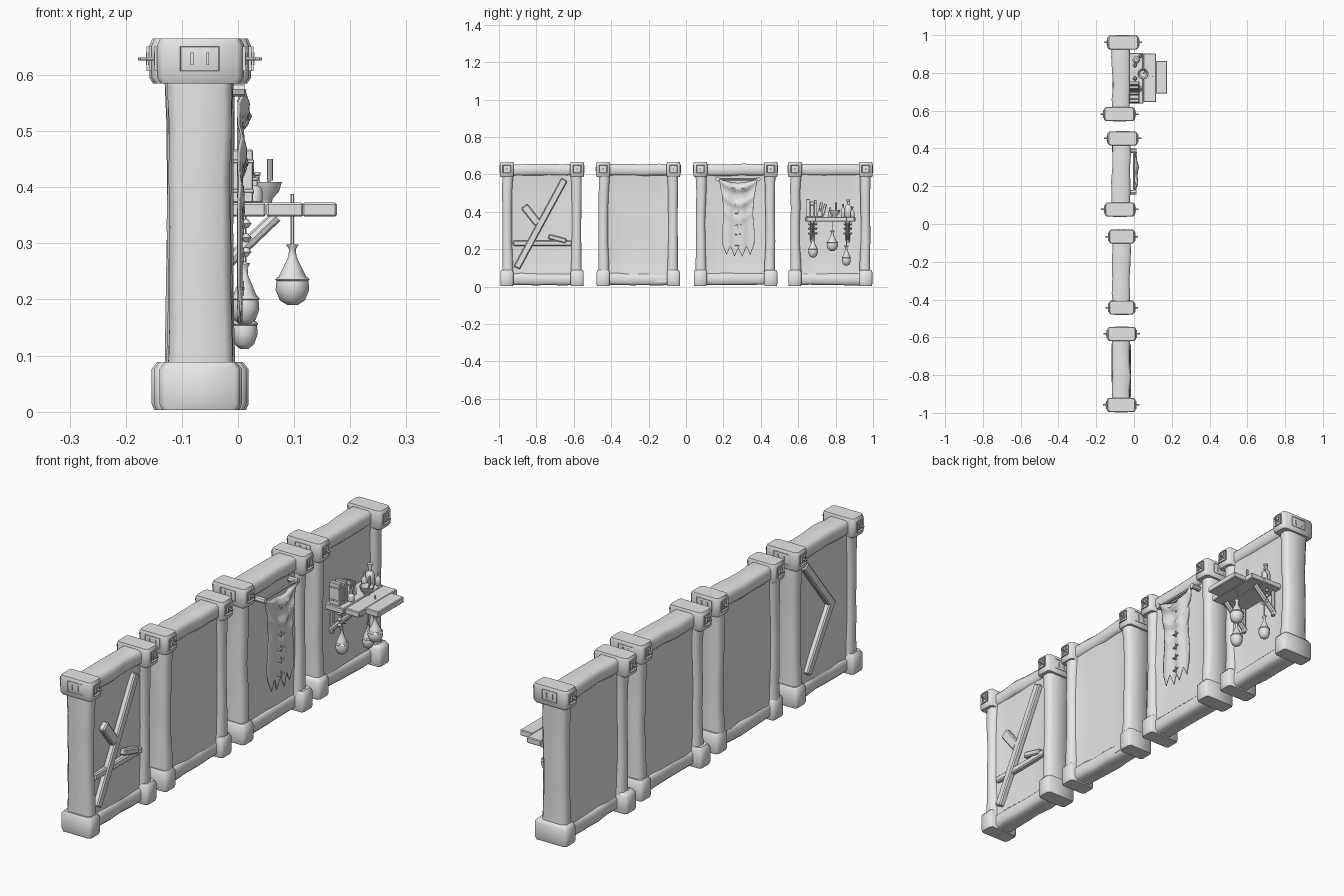
import bpy, bmesh, math, random
from mathutils import Matrix, Vector

random.seed(4)
if "Cube" in bpy.data.objects:
    bpy.data.objects.remove(bpy.data.objects["Cube"])

stone = bpy.data.materials.new("light grey")
stone.use_nodes = True
stone.diffuse_color = (0.8, 0.8, 0.8, 1)
for node in stone.node_tree.nodes:
    if node.type == 'BSDF_PRINCIPLED':
        node.inputs["Base Color"].default_value = (0.8, 0.8, 0.8, 1)


def finish(name, bm, angle=40):
    bmesh.ops.recalc_face_normals(bm, faces=bm.faces)
    mesh = bpy.data.meshes.new(name)
    bm.to_mesh(mesh)
    bm.free()
    mesh.materials.append(stone)
    mesh.shade_smooth()
    mesh.set_sharp_from_angle(angle=math.radians(angle))
    obj = bpy.data.objects.new(name, mesh)
    bpy.context.scene.collection.objects.link(obj)
    return obj


def skin(name, rings, angle=40):
    """Join rings of points into a closed tube."""
    bm = bmesh.new()
    loops = [[bm.verts.new(p) for p in ring] for ring in rings]
    n = len(loops[0])
    for a, b in zip(loops, loops[1:]):
        for i in range(n):
            j = (i + 1) % n
            bm.faces.new((a[i], a[j], b[j], b[i]))
    bm.faces.new(loops[0])
    bm.faces.new(loops[-1])
    return finish(name, bm, angle)


def timber(name, stations, axis='Z', chamfer=0.014):
    """Chamfered bar through stations (along, centre a, centre b, half a, half b)."""
    rings = []
    for t, ca, cb, ha, hb in stations:
        ring = []
        for sa, sb in ((1, 1), (-1, 1), (-1, -1), (1, -1)):
            pair = [(sa * ha, sb * (hb - chamfer)), (sa * (ha - chamfer), sb * hb)]
            if sa * sb < 0:
                pair.reverse()
            for a, b in pair:
                a, b = ca + a, cb + b
                ring.append((a, b, t) if axis == 'Z' else (a, t, b))
        rings.append(ring)
    return skin(name, rings, 50)


def lathe(name, profile, x, y, segs=12):
    rings = [[(x + r * math.cos(k * math.tau / segs), y + r * math.sin(k * math.tau / segs), z)
              for k in range(segs)] for r, z in profile]
    return skin(name, rings)


def rod(name, p, q, r, segs=8):
    p, q = Vector(p), Vector(q)
    rot = (q - p).to_track_quat('Z', 'Y').to_matrix()
    rings = [[c + rot @ Vector((r * math.cos(k * math.tau / segs), r * math.sin(k * math.tau / segs), 0))
              for k in range(segs)] for c in (p, q)]
    return skin(name, rings)


def block(name, size, loc, tilt=0, bevel=0.003):
    """Bevelled box, tilted about the x axis."""
    bm = bmesh.new()
    bmesh.ops.create_cube(bm, size=1, matrix=Matrix.Diagonal((*size, 1)))
    bmesh.ops.bevel(bm, geom=bm.edges[:], offset=bevel, segments=1, affect='EDGES')
    bm.transform(Matrix.Translation(loc) @ Matrix.Rotation(tilt, 4, 'X'))
    return finish(name, bm, 30)


def plank(name, y0, z0, y1, z1, width, x, thick=0.026):
    length = math.hypot(y1 - y0, z1 - z0)
    return block(name, (thick, length, width), (x, (y0 + y1) / 2, (z0 + z1) / 2),
                 math.atan2(z1 - z0, y1 - y0), 0.005)


def metal_plate(name, centre, normal, width, pin):
    """Raised plate with a sunken middle, two staples and a pin."""
    rot = Vector(normal).to_track_quat('Z', 'Y').to_matrix().to_4x4()
    frame = Matrix.Translation(centre) @ rot
    bm = bmesh.new()
    bmesh.ops.create_cube(bm, size=1, matrix=Matrix.Diagonal((width, 0.044, 0.014, 1)))
    face = max(bm.faces, key=lambda f: f.calc_center_median().z)
    bmesh.ops.inset_region(bm, faces=[face], thickness=0.006, depth=0)
    bmesh.ops.translate(bm, verts=face.verts[:], vec=(0, 0, -0.006))
    for s in (-1, 1):
        place = Matrix.Translation((s * width * 0.2, 0, 0.004))
        bmesh.ops.create_cube(bm, size=1, matrix=place @ Matrix.Diagonal((0.005, 0.022, 0.008, 1)))
    bm.transform(frame)
    finish(name, bm, 30)
    if pin:
        rod(name + "_pin", frame @ Vector((0, 0, 0)), frame @ Vector((0, 0, 0.022)), 0.004, 6)


# Four wall panels: lower y, upper y, cap centres, cap half depth
MID = -0.068
panels = [(-0.995, -0.545, -0.068, -0.065, 0.076), (-0.48, -0.03, -0.065, -0.065, 0.067),
          (0.04, 0.49, -0.075, -0.060, 0.079), (0.545, 0.998, -0.077, -0.058, 0.081)]
for i, (y0, y1, xa, xb, hd) in enumerate(panels, 1):
    # infill wall, thicker towards its rim
    bm = bmesh.new()
    bmesh.ops.create_cube(bm, size=2)
    bmesh.ops.subdivide_edges(bm, edges=bm.edges[:], cuts=7, use_grid_fill=True)
    for v in bm.verts:
        rim = max(abs(v.co.y), abs(v.co.z)) ** 4
        v.co = (MID + v.co.x * (0.028 + 0.012 * rim),
                (y0 + y1) / 2 + v.co.y * ((y1 - y0) / 2 - 0.045), 0.325 + v.co.z * 0.30)
    finish(f"wall_{i}", bm, 50)
    # top and bottom beams
    for part, zc, hz, hx in (("top_beam", 0.624, 0.031, 0.047), ("sill", 0.04, 0.032, 0.042)):
        st = []
        for k in range(6):
            y = y0 + 0.04 + (y1 - y0 - 0.08) * k / 5
            st.append((y, MID + random.uniform(-0.003, 0.003), zc + random.uniform(-0.002, 0.002),
                       hx + random.uniform(-0.003, 0.004), hz))
        timber(f"{part}_{i}", st, 'Y', 0.012)
    for end, out, xc in ((y0, -1, xa), (y1, 1, xb)):
        side = "near" if out < 0 else "far"
        yc = end - out * 0.037
        # post, flaring towards both ends
        st = []
        for k in range(7):
            flare = abs(k / 3 - 1) ** 2
            st.append((0.06 + 0.09 * k, (MID + xc) / 2 + random.uniform(-0.002, 0.002),
                       yc - out * (0.002 + 0.003 * flare) + random.uniform(-0.002, 0.002),
                       0.054 + 0.004 * flare, 0.025 + 0.004 * flare))
        timber(f"{side}_post_{i}", st)
        # foot and head blocks
        timber(f"{side}_foot_{i}", [(z, xc, yc, (hd - 0.004) * s, 0.035 * s) for z, s in
                                    ((0.003, 0.94), (0.014, 1), (0.076, 1), (0.089, 0.86))], chamfer=0.009)
        timber(f"{side}_head_{i}", [(z, xc, yc, hd * s, 0.037 * s) for z, s in
                                    ((0.585, 0.92), (0.595, 1), (0.653, 1), (0.665, 0.93))], chamfer=0.009)
        for s in (-1, 1):
            metal_plate(f"{side}_side_plate_{i}_{s}", (xc + s * (hd - 0.002), yc, 0.629), (s, 0, 0), 0.044, True)
        metal_plate(f"{side}_end_plate_{i}", (xc, end - out * 0.005, 0.629), (0, out, 0), 0.07, False)

# Boards nailed over the first wall
FRONT, BACK = -0.028, -0.105
plank("long_brace", -0.905, 0.10, -0.65, 0.572, 0.036, FRONT)
plank("short_brace", -0.865, 0.43, -0.79, 0.335, 0.042, FRONT)
plank("cross_board", -0.925, 0.232, -0.61, 0.232, 0.028, FRONT - 0.006)
plank("broken_board", -0.735, 0.268, -0.64, 0.243, 0.026, FRONT)
plank("back_upper_brace", -0.64, 0.57, -0.83, 0.33, 0.036, BACK)
plank("back_lower_brace", -0.82, 0.35, -0.66, 0.10, 0.036, BACK)

# Ragged hanging cloth
CY = 0.28
rod("cloth_rod", (0.0, 0.165, 0.574), (0.0, 0.39, 0.574), 0.006)
for y in (0.168, 0.387):
    rod("rod_knob", (-0.03, y, 0.574), (0.012, y, 0.574), 0.012)
bm = bmesh.new()
COLS, ROWS = 32, 28
grid = []
for r in range(ROWS + 1):
    v = r / ROWS
    row = []
    for c in range(COLS + 1):
        u = 2 * c / COLS - 1
        half = 0.083 + 0.017 * max(0, 1 - v * 4) + 0.004 * math.sin(v * 9)
        top = 0.575 - 0.022 * (1 - u * u)
        tooth = abs((c / 8) % 1 * 2 - 1)
        bottom = 0.225 - 0.05 * (1 - tooth) - 0.02 * (1 - abs(u))
        z = top + (bottom - top) * v
        fold = max(0, math.sin((z - 0.05 * u * u) * 75)) * max(0, 1 - v * 1.5) * (1 - u * u * 0.6)
        row.append(bm.verts.new((0.001 + 0.02 * fold + 0.003 * math.sin(u * 7), CY + half * u, z)))
    grid.append(row)
for r in range(ROWS):
    for c in range(COLS):
        bm.faces.new((grid[r][c], grid[r][c + 1], grid[r + 1][c + 1], grid[r + 1][c]))
cloth = finish("hanging_cloth", bm, 60)
cloth.modifiers.new("thickness", 'SOLIDIFY').thickness = 0.004
for z in (0.51, 0.44, 0.39, 0.33, 0.28, 0.22):
    block("stitch", (0.012, 0.034, 0.004), (0.006, CY, z), random.uniform(-0.2, 0.2), 0.001)
    block("thread", (0.010, 0.004, 0.026), (0.006, CY, z), 0, 0.001)

# Shelf of three planks with brackets
for x0, x1, ya, yb in ((-0.045, 0.049, 0.637, 0.905), (0.051, 0.116, 0.645, 0.902), (0.115, 0.176, 0.69, 0.862)):
    block("shelf_plank", (x1 - x0, yb - ya, 0.025), ((x0 + x1) / 2, (ya + yb) / 2, 0.36), 0, 0.003)
for y in (0.675, 0.865):
    rod("shelf_bracket", (-0.04, y, 0.245), (0.068, y, 0.348), 0.011)
    rod("bracket_stay", (-0.03, y, 0.235), (-0.03, y, 0.35), 0.009)

# Books
for y, w, h, tilt in ((0.652, 0.018, 0.094, 0), (0.673, 0.019, 0.082, 0), (0.692, 0.014, 0.09, 0),
                      (0.717, 0.015, 0.078, -0.2), (0.737, 0.016, 0.07, -0.3)):
    block("book", (0.05, w, h), (0.002, y, 0.373 + h / 2), tilt, 0.002)
    for s in (-1, 1):
        block("book_band", (0.053, w + 0.003, 0.006), (0.002, y - math.sin(tilt) * s * h * 0.28,
              0.373 + h / 2 + s * h * 0.28), tilt, 0.001)

# Bowl, pestle, bottles and cups
lathe("bowl", [(0.012, 0.372), (0.014, 0.38), (0.025, 0.392), (0.03, 0.409), (0.026, 0.409), (0.018, 0.392)],
      0.048, 0.795)
rod("pestle", (0.05, 0.798, 0.385), (0.056, 0.802, 0.415), 0.003)
rod("pestle_grip", (0.057, 0.802, 0.412), (0.057, 0.802, 0.45), 0.0055)
BOTTLE = [(0.8, 0), (1, 0.06), (1, 0.45), (0.8, 0.6), (0.35, 0.7), (0.32, 0.88), (0.5, 0.9), (0.5, 1)]
for x, y, r, h in ((0.012, 0.868, 0.02, 0.094), (0.005, 0.84, 0.012, 0.07), (0.035, 0.89, 0.011, 0.055),
                   (0.005, 0.77, 0.011, 0.05), (0.03, 0.715, 0.014, 0.045)):
    lathe("bottle", [(r * a, 0.372 + h * b) for a, b in BOTTLE], x, y)

# Pear-shaped pouches and a flask hung on cords
PEAR = [(0.3, 0), (0.75, 0.08), (1, 0.25), (0.95, 0.4), (0.55, 0.62), (0.24, 0.8), (0.2, 0.92), (0.38, 1)]
for name, x, y, r, z, h, top in (("left_pouch", 0.012, 0.679, 0.026, 0.155, 0.11, 0.35),
                                 ("flask", 0.097, 0.782, 0.03, 0.19, 0.108, 0.388),
                                 ("right_pouch", 0.011, 0.857, 0.024, 0.112, 0.105, 0.35)):
    lathe(name, [(r * a, z + h * b) for a, b in PEAR], x, y)
    lathe(name + "_band", [(r * 0.95, z + h * 0.4), (r * 1.03, z + h * 0.42), (r * 0.9, z + h * 0.46)], x, y)
    rod(name + "_cord", (x, y, z + h * 0.9), (x, y, top), 0.003, 6)
    rod(name + "_toggle", (x, y - 0.011, z + h), (x, y + 0.011, z + h), 0.003, 6)
for y in (0.66, 0.695, 0.85, 0.88):
    for z in (0.285, 0.31, 0.335):
        lathe("bead", [(0.003, z - 0.008), (0.009, z), (0.003, z + 0.008)], 0.015, y, 8)
